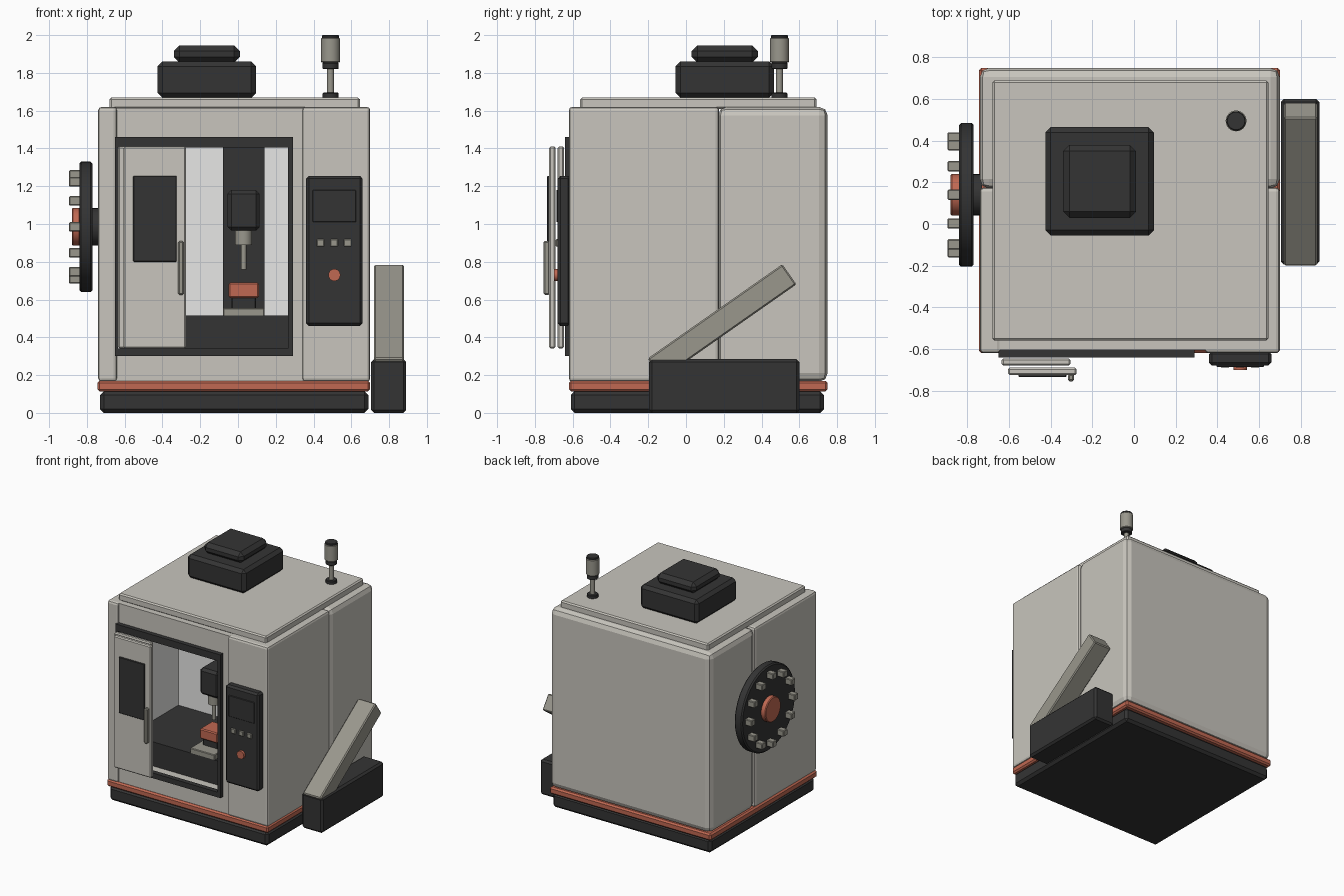
import bpy, bmesh, math
from mathutils import Matrix, Vector

if "Cube" in bpy.data.objects:
    bpy.data.objects.remove(bpy.data.objects["Cube"])


def material(name, rgb):
    m = bpy.data.materials.new(name)
    m.diffuse_color = (*rgb, 1)
    m.use_nodes = True
    m.node_tree.nodes["Principled BSDF"].inputs["Base Color"].default_value = m.diffuse_color
    return m


CREAM = material("cream_paint", (0.58, 0.56, 0.51))
DARK = material("charcoal", (0.034, 0.034, 0.034))
ORANGE = material("orange_accent", (0.53, 0.14, 0.085))
GREY = material("warm_grey_metal", (0.32, 0.31, 0.265))
WHITE = material("white_liner", (0.92, 0.92, 0.91))


def finish(name, bm, mat, bevel, seg):
    me = bpy.data.meshes.new(name)
    bm.to_mesh(me)
    bm.free()
    me.materials.append(mat)
    ob = bpy.data.objects.new(name, me)
    bpy.context.collection.objects.link(ob)
    if bevel:
        b = ob.modifiers.new("bevel", "BEVEL")
        b.width, b.segments = bevel, seg
        b.limit_method, b.angle_limit = "ANGLE", math.radians(40)
    return ob


def box(name, x, y, z, mat, bevel=0.0, seg=1):
    """Box from (min, max) ranges on each axis."""
    bm = bmesh.new()
    bmesh.ops.create_cube(bm, size=1)
    for v in bm.verts:
        v.co = Vector([(r[0] + r[1]) / 2 + c * (r[1] - r[0]) for c, r in zip(v.co, (x, y, z))])
    return finish(name, bm, mat, bevel, seg)


def cyl(name, centre, axis, span, r, mat, bevel=0.0, sides=24):
    """Cylinder along axis, from span[0] to span[1]; centre's value on that axis is ignored."""
    bm = bmesh.new()
    bmesh.ops.create_cone(bm, cap_ends=True, segments=sides, radius1=r, radius2=r, depth=span[1] - span[0])
    rot = {"X": Matrix.Rotation(math.pi / 2, 4, "Y"), "Y": Matrix.Rotation(math.pi / 2, 4, "X"), "Z": Matrix()}[axis]
    c = list(centre)
    c["XYZ".index(axis)] = sum(span) / 2
    bmesh.ops.transform(bm, matrix=Matrix.Translation(c) @ rot, verts=bm.verts)
    for f in bm.faces:
        f.smooth = len(f.verts) == 4
    for e in bm.edges:
        e.smooth = all(len(f.verts) == 4 for f in e.link_faces)
    return finish(name, bm, mat, bevel, 1)


# Plinth
box("base_plinth", (-0.73, 0.69), (-0.61, 0.73), (0, 0.115), DARK, 0.02)
box("orange_band", (-0.745, 0.70), (-0.62, 0.75), (0.113, 0.17), ORANGE, 0.012)

# Enclosure
box("rear_body", (-0.74, 0.70), (0.17, 0.75), (0.165, 1.62), CREAM, 0.045, 2)
box("left_side_wall", (-0.74, -0.64), (-0.62, 0.175), (0.165, 1.62), CREAM, 0.018, 2)
box("right_side_pillar", (0.34, 0.70), (-0.62, 0.175), (0.165, 1.62), CREAM, 0.018, 2)
box("front_header", (-0.66, 0.36), (-0.605, 0.175), (1.44, 1.615), CREAM)
box("front_sill", (-0.66, 0.36), (-0.605, 0.175), (0.17, 0.32), CREAM)
box("front_post", (0.275, 0.36), (-0.605, -0.52), (0.30, 1.46), CREAM)
box("roof_plate", (-0.68, 0.645), (-0.56, 0.69), (1.61, 1.67), CREAM, 0.01)

# White liner of the work chamber
box("liner_back", (-0.64, 0.34), (0.13, 0.172), (0.31, 1.45), WHITE)
box("liner_left", (-0.645, -0.625), (-0.60, 0.15), (0.31, 1.45), WHITE)
box("liner_right", (0.28, 0.345), (-0.52, 0.15), (0.31, 1.45), WHITE)
box("liner_ceiling", (-0.63, 0.33), (-0.59, 0.15), (1.42, 1.445), WHITE)

# Dark door frame
FY = (-0.64, -0.60)
box("frame_top", (-0.65, 0.29), FY, (1.405, 1.46), DARK)
box("frame_bottom", (-0.65, 0.29), FY, (0.30, 0.342), DARK)
box("frame_left", (-0.65, -0.635), FY, (0.34, 1.41), DARK)
box("frame_right", (0.265, 0.29), FY, (0.34, 1.41), DARK)

# Sliding door in two leaves
box("door_rear_leaf", (-0.635, -0.305), (-0.68, -0.645), (0.342, 1.41), CREAM, 0.008)
box("door_front_leaf", (-0.605, -0.275), (-0.725, -0.69), (0.342, 1.41), CREAM, 0.008)
box("door_window", (-0.555, -0.325), (-0.735, -0.72), (0.80, 1.255), DARK, 0.004)
box("door_handle", (-0.317, -0.287), (-0.755, -0.72), (0.625, 0.91), GREY, 0.008)

# Work chamber: tray, column, spindle, table and workpiece
box("chip_tray", (-0.63, 0.285), (-0.50, 0.14), (0.31, 0.515), DARK)
box("column", (-0.08, 0.14), (-0.08, 0.14), (0.51, 1.43), DARK)
box("spindle_head", (-0.055, 0.115), (-0.42, -0.07), (0.965, 1.18), DARK, 0.02)
cyl("spindle_nose", (0.03, -0.35, 0), "Z", (0.89, 0.97), 0.045, GREY)
cyl("cutting_tool", (0.03, -0.35, 0), "Z", (0.76, 0.90), 0.014, GREY, sides=16)
box("work_table", (-0.08, 0.14), (-0.50, -0.18), (0.51, 0.555), GREY, 0.005)
box("vise", (-0.035, 0.095), (-0.40, -0.28), (0.55, 0.612), DARK, 0.005)
box("workpiece", (-0.05, 0.11), (-0.42, -0.26), (0.608, 0.69), ORANGE, 0.008)

# Control panel
box("control_panel", (0.36, 0.66), (-0.68, -0.61), (0.46, 1.255), DARK, 0.015)
box("control_screen", (0.395, 0.625), (-0.686, -0.675), (1.01, 1.18), DARK, 0.003)
for i in range(3):
    x = 0.437 + i * 0.072
    box(f"control_button_{i + 1}", (x - 0.02, x + 0.02), (-0.69, -0.675), (0.88, 0.92), GREY, 0.004)
cyl("stop_button", (0.51, 0, 0.73), "Y", (-0.70, -0.675), 0.032, ORANGE)

# Roof extractor
box("extractor_box", (-0.425, 0.095), (-0.055, 0.465), (1.668, 1.86), DARK, 0.025)
box("extractor_cap", (-0.34, 0.01), (0.03, 0.38), (1.855, 1.945), DARK, 0.03)

# Signal lamp
L = (0.49, 0.495, 0)
for name, span, r, mat in (
    ("lamp_foot", (1.665, 1.695), 0.042, DARK),
    ("lamp_pole", (1.69, 1.83), 0.018, GREY),
    ("lamp_collar", (1.82, 1.855), 0.043, DARK),
    ("lamp_lens", (1.855, 1.985), 0.05, GREY),
    ("lamp_cap", (1.98, 2.0), 0.046, DARK),
):
    cyl(name, L, "Z", span, r, mat, 0.004)

# Tool carousel on the left side
CY, CZ = 0.14, 0.985
cyl("carousel_mount", (0, CY, CZ), "X", (-0.78, -0.73), 0.10, DARK)
cyl("carousel_disc", (0, CY, CZ), "X", (-0.84, -0.77), 0.345, DARK, 0.01, 40)
cyl("carousel_hub", (0, CY, CZ), "X", (-0.88, -0.835), 0.10, ORANGE, 0.006, 32)
for i in range(12):
    a = math.tau * i / 12
    y, z = CY + 0.275 * math.cos(a), CZ + 0.275 * math.sin(a)
    box(f"tool_holder_{i + 1}", (-0.895, -0.835), (y - 0.025, y + 0.025), (z - 0.025, z + 0.025), GREY, 0.005)

# Chip conveyor on the right side
box("conveyor_bin", (0.705, 0.89), (-0.195, 0.60), (0, 0.285), DARK, 0.015)
ramp = box("conveyor_ramp", (-0.08, 0.08), (-0.87, 0), (-0.13, 0), GREY, 0.008)
ramp.location = (0.80, 0.51, 0.787)
ramp.rotation_euler.x = math.radians(35)
